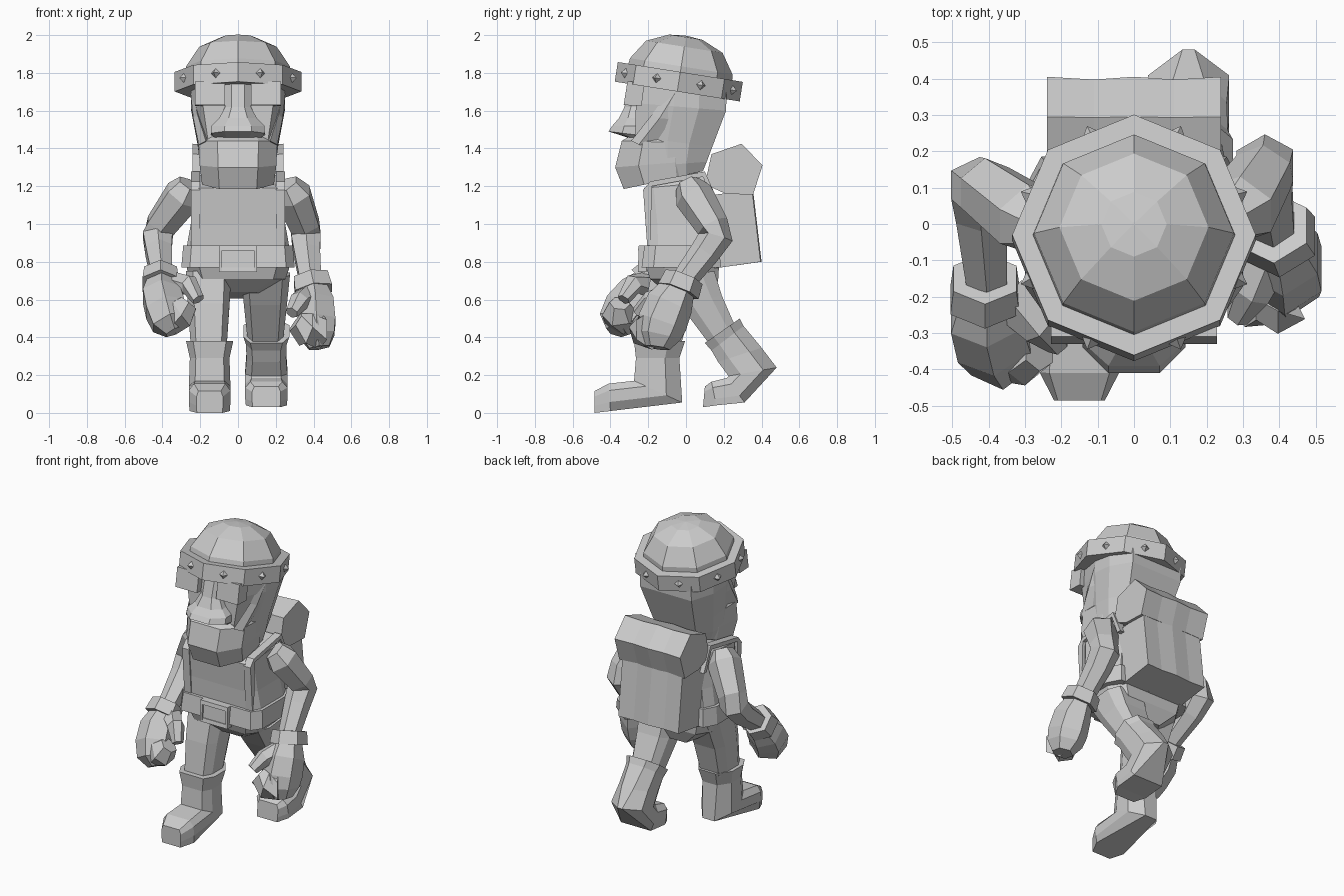
import bpy, bmesh, math
from mathutils import Vector, Matrix

GREY = bpy.data.materials.new("light_grey")
GREY.diffuse_color = (0.6, 0.6, 0.6, 1)


def finish(name, bm):
    bmesh.ops.remove_doubles(bm, verts=bm.verts, dist=1e-5)
    bmesh.ops.recalc_face_normals(bm, faces=bm.faces)
    me = bpy.data.meshes.new(name)
    bm.to_mesh(me)
    bm.free()
    me.materials.append(GREY)
    ob = bpy.data.objects.new(name, me)
    bpy.context.collection.objects.link(ob)
    return ob


def loft(name, rings):
    """Skin a list of equal-length rings and cap both ends."""
    bm = bmesh.new()
    vs = [[bm.verts.new(p) for p in r] for r in rings]
    n = len(rings[0])
    for a, b in zip(vs, vs[1:]):
        for i in range(n):
            bm.faces.new((a[i], a[(i + 1) % n], b[(i + 1) % n], b[i]))
    bm.faces.new(vs[0])
    bm.faces.new(vs[-1])
    return finish(name, bm)


def slab(name, sections, cx=0, chx=0.3, chf=0.25, chb=0.25):
    """Sections (front_y, front_z, back_y, back_z, half_width[, front_cut, back_cut])."""
    rings = []
    for fy, fz, by, bz, w, *cut in sections:
        f, b = Vector((cx, fy, fz)), Vector((cx, by, bz))
        cf, cb = cut or (chx, chx)
        side = [(w * (1 - cf), 0), (w, chf), (w, 1 - chb), (w * (1 - cb), 1)]
        loop = side + [(-x, t) for x, t in reversed(side)]
        rings.append([f.lerp(b, t) + Vector((x, 0, 0)) for x, t in loop])
    return loft(name, rings)


def tube(name, path, sides=6, flat=1.0):
    """Low-poly limb through (x, y, z, radius) points."""
    pts = [Vector(p[:3]) for p in path]
    rings = []
    for i, p in enumerate(path):
        t = (pts[min(i + 1, len(pts) - 1)] - pts[max(i - 1, 0)]).normalized()
        u = (Vector((1, 0, 0)) - t * t.x).normalized()
        v = t.cross(u)
        angs = [math.tau * (k + 0.5) / sides for k in range(sides)]
        rings.append([pts[i] + p[3] * (u * math.cos(a) * flat + v * math.sin(a)) for a in angs])
    return loft(name, rings)


def prism(name, yz, x0, x1):
    """Side profile extruded across x."""
    return loft(name, [[(x, y, z) for y, z in yz] for x in (x0, x1)])


# ---- helmet: dome, band and studs share one tilted frame
TILT = Matrix.Translation((0, -0.03, 1.805)) @ Matrix.Rotation(math.radians(-9), 4, 'X')


def octagon(r, h):
    return [TILT @ Vector((r * math.sin(k * math.pi / 4), -r * math.cos(k * math.pi / 4), h))
            for k in range(8)]


loft("helmet_dome", [octagon(r, h) for r, h in
                     ((0.28, -0.02), (0.275, 0.03), (0.205, 0.135), (0.09, 0.186), (0.005, 0.194))])
loft("helmet_band", [octagon(0.25, -0.105), octagon(0.335, -0.105), octagon(0.335, 0), octagon(0.27, 0)])
for k in range(8):
    bm = bmesh.new()
    bmesh.ops.create_cone(bm, cap_ends=True, segments=4, radius1=0.028, radius2=0, depth=0.03)
    turn = Matrix.Rotation(math.radians(22.5 + 45 * k), 4, 'Z')
    bm.transform(TILT @ turn @ Matrix.Translation((0, -0.322, -0.052)) @ Matrix.Rotation(math.pi / 2, 4, 'X'))
    finish("helmet_stud", bm)

# ---- head
slab("head", [(-0.265, 1.77, 0.215, 1.70, 0.25), (-0.265, 1.64, 0.212, 1.60, 0.25),
              (-0.27, 1.46, 0.14, 1.41, 0.215), (-0.25, 1.30, 0.11, 1.33, 0.2),
              (-0.20, 1.215, 0.09, 1.28, 0.18)], chx=0.25, chf=0.42, chb=0.3)
slab("beard", [(-0.28, 1.475, -0.06, 1.47, 0.18, 0.48, 0.2), (-0.34, 1.44, 0.0, 1.43, 0.209, 0.48, 0.15),
               (-0.375, 1.30, 0.0, 1.33, 0.203, 0.48, 0.15), (-0.33, 1.185, 0.0, 1.255, 0.19, 0.48, 0.2)],
     chf=0.33, chb=0.15)
slab("nose", [(-0.29, 1.755, -0.24, 1.75, 0.07), (-0.326, 1.62, -0.25, 1.62, 0.068),
              (-0.355, 1.56, -0.25, 1.56, 0.10), (-0.39, 1.52, -0.25, 1.52, 0.14),
              (-0.41, 1.49, -0.25, 1.47, 0.142), (-0.31, 1.458, -0.25, 1.45, 0.12)],
     chx=0.5, chf=0.45, chb=0.1)
for s in (-1, 1):
    prism("eye_block", [(-0.31, 1.755), (-0.22, 1.75), (-0.235, 1.625), (-0.33, 1.63)], s * 0.07, s * 0.228)
    # sideburn wedge running from the beard up to the helmet
    loft("sideburn", [[(s * 0.17, -0.29, 1.44), (s * 0.208, -0.25, 1.42), (s * 0.17, -0.12, 1.40), (s * 0.13, -0.15, 1.45)],
                      [(s * 0.215, -0.18, 1.58), (s * 0.237, -0.14, 1.56), (s * 0.225, -0.03, 1.55), (s * 0.17, -0.05, 1.58)],
                      [(s * 0.235, -0.10, 1.69), (s * 0.251, -0.06, 1.69), (s * 0.235, 0.0, 1.69), (s * 0.19, 0.0, 1.69)]])
tube("neck", [(0, -0.04, 1.15, 0.12), (0, -0.05, 1.32, 0.12)], 8)

# ---- body
slab("torso", [(-0.20, 0.86, 0.16, 0.86, 0.275), (-0.205, 1.0, 0.15, 1.0, 0.25),
               (-0.222, 1.19, 0.11, 1.22, 0.235), (-0.19, 1.21, 0.10, 1.265, 0.21)],
     chx=0.12, chf=0.15, chb=0.2)
slab("belt", [(-0.235, 0.77, 0.185, 0.77, 0.30), (-0.22, 0.885, 0.175, 0.885, 0.29)],
     chx=0.15, chf=0.15, chb=0.2)
slab("pelvis", [(-0.215, 0.78, 0.175, 0.78, 0.275), (-0.19, 0.71, 0.17, 0.70, 0.25),
                (-0.11, 0.64, 0.13, 0.605, 0.12)], chx=0.25)
prism("buckle_plate", [(-0.245, 0.77), (-0.21, 0.77), (-0.20, 0.87), (-0.235, 0.87)], -0.085, 0.085)
for z in (0.755, 0.87):
    prism("buckle_bar", [(-0.255, z - 0.01), (-0.21, z - 0.01), (-0.21, z + 0.015), (-0.25, z + 0.015)], -0.1, 0.1)
for s in (-1, 1):
    prism("buckle_side", [(-0.255, 0.75), (-0.21, 0.75), (-0.20, 0.88), (-0.25, 0.88)], s * 0.085, s * 0.1)
    # shoulder strap wrapping from the chest to the pack
    prism("strap", [(-0.205, 0.88), (-0.227, 1.18), (-0.19, 1.225), (0.10, 1.278), (0.17, 1.12),
                    (0.14, 1.12), (0.09, 1.25), (-0.18, 1.20), (-0.19, 0.88)], s * 0.20, s * 0.25)

# ---- backpack with bedroll
pack = [(0.15, 0.765), (0.40, 0.80), (0.355, 1.18), (0.11, 1.15)]
loft("backpack", [[(x, y - (d if y > 0.2 else 0), z) for y, z in pack]
                  for x, d in ((-0.22, 0.005), (-0.11, 0.01), (0, 0), (0.11, 0.01), (0.22, 0.005))])
roll = [(0.295, 1.425), (0.405, 1.31), (0.355, 1.155), (0.21, 1.16), (0.10, 1.21), (0.135, 1.37)]
loft("bedroll", [[(x, 0.25 + (y - 0.25) * k, 1.29 + (z - 1.29) * k) for y, z in roll]
                 for x, k in ((-0.24, 1), (-0.11, 0.95), (0, 1), (0.11, 0.95), (0.24, 1))])

# ---- arms and gloves
tube("left_arm", [(0.255, 0.01, 1.21, 0.07), (0.292, 0.04, 1.15, 0.105), (0.355, 0.14, 0.99, 0.088),
                  (0.36, 0.16, 0.935, 0.09), (0.365, 0.10, 0.85, 0.08), (0.385, -0.02, 0.69, 0.065)])
tube("right_arm", [(-0.255, -0.01, 1.21, 0.07), (-0.292, 0.015, 1.15, 0.105), (-0.41, 0.10, 0.99, 0.088),
                   (-0.425, 0.105, 0.935, 0.09), (-0.42, 0.03, 0.86, 0.08), (-0.405, -0.15, 0.73, 0.065)])
tube("left_cuff", [(0.385, -0.01, 0.72, 0.105), (0.40, -0.04, 0.645, 0.115)])
tube("right_cuff", [(-0.41, -0.15, 0.74, 0.10), (-0.41, -0.21, 0.68, 0.11)])
tube("left_fist", [(0.395, -0.03, 0.68, 0.085), (0.41, -0.085, 0.58, 0.125), (0.415, -0.125, 0.48, 0.132),
                   (0.42, -0.145, 0.41, 0.118), (0.43, -0.155, 0.345, 0.07)], flat=0.88)
tube("right_fist", [(-0.405, -0.18, 0.70, 0.085), (-0.405, -0.25, 0.625, 0.12), (-0.385, -0.315, 0.55, 0.125),
                    (-0.36, -0.35, 0.48, 0.115), (-0.335, -0.365, 0.43, 0.06)], flat=0.95)
tube("left_thumb", [(0.37, -0.09, 0.61, 0.07), (0.325, -0.19, 0.59, 0.055), (0.285, -0.255, 0.53, 0.035)])
tube("right_thumb", [(-0.35, -0.20, 0.68, 0.07), (-0.26, -0.28, 0.68, 0.055), (-0.21, -0.33, 0.60, 0.035)])
tube("left_fingers", [(0.43, -0.18, 0.44, 0.105), (0.36, -0.215, 0.44, 0.095), (0.305, -0.225, 0.48, 0.06)])
tube("right_fingers", [(-0.36, -0.34, 0.51, 0.10), (-0.30, -0.355, 0.53, 0.09), (-0.26, -0.35, 0.58, 0.055)])

# ---- legs and boots, right leg forward and left leg pushing off
slab("right_thigh", [(-0.18, 0.75, 0.12, 0.75, 0.12), (-0.215, 0.58, 0.03, 0.56, 0.11),
                     (-0.245, 0.35, -0.03, 0.35, 0.095)], -0.155)
slab("right_boot", [(-0.275, 0.38, -0.005, 0.38, 0.125, 0.3, 0.5), (-0.265, 0.29, -0.035, 0.29, 0.105, 0.3, 0.5),
                    (-0.275, 0.17, -0.02, 0.055, 0.11, 0.3, 0.6), (-0.41, 0.155, -0.40, 0.01, 0.11, 0.25, 0.03),
                    (-0.485, 0.115, -0.485, 0.0, 0.07, 0.15, 0.03)], -0.15, chb=0.33)
slab("left_thigh", [(-0.13, 0.72, 0.15, 0.75, 0.13), (-0.03, 0.57, 0.19, 0.62, 0.115),
                    (0.12, 0.37, 0.26, 0.46, 0.095)], 0.145)
slab("left_boot", [(0.10, 0.37, 0.285, 0.50, 0.122, 0.3, 0.5), (0.135, 0.33, 0.305, 0.46, 0.108, 0.3, 0.5),
                   (0.17, 0.27, 0.40, 0.345, 0.105, 0.3, 0.6), (0.225, 0.195, 0.48, 0.24, 0.112, 0.3, 0.85),
                   (0.215, 0.185, 0.31, 0.055, 0.112, 0.3, 0.03), (0.135, 0.165, 0.16, 0.04, 0.112, 0.25, 0.03),
                   (0.10, 0.14, 0.09, 0.03, 0.075, 0.15, 0.03)], 0.15, chb=0.28)
